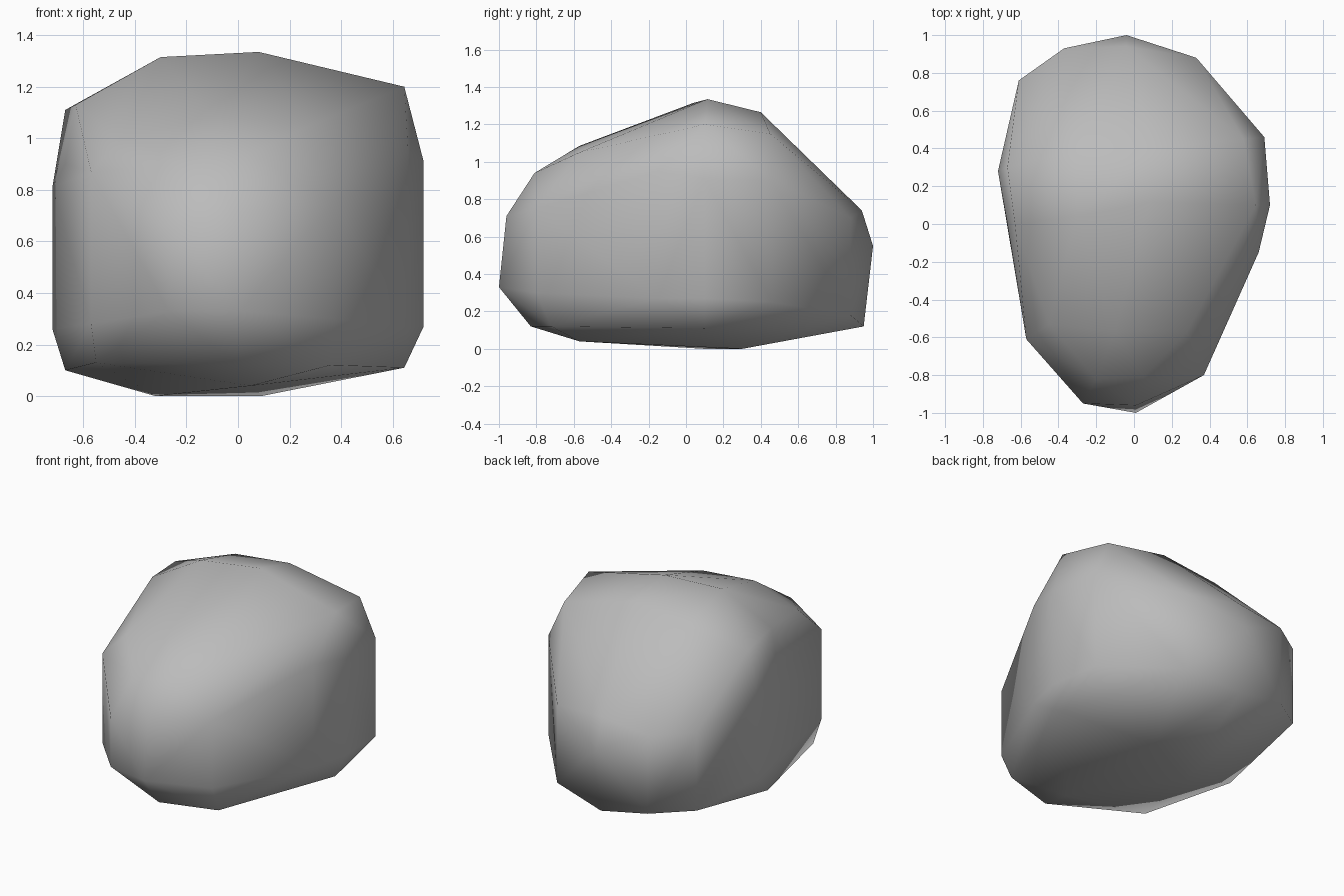
import bpy, bmesh

# Side wall: outline columns (x, y, lower z, upper z)
columns = [
    (0.33, 0.88, 0.18, 0.70), (0.69, 0.46, 0.25, 0.90),
    (0.72, 0.10, 0.27, 0.91), (0.66, -0.15, 0.27, 0.95),
    (0.37, -0.80, 0.30, 0.75), (-0.27, -0.95, 0.33, 0.65),
    (-0.57, -0.61, 0.28, 0.87), (-0.67, 0.00, 0.26, 0.90),
    (-0.72, 0.28, 0.26, 0.81), (-0.61, 0.76, 0.20, 0.72),
    (-0.37, 0.93, 0.18, 0.70),
]
# Front and back tips
tips = [(0.01, -1.0, 0.33), (0.01, -0.96, 0.71),
        (-0.04, 1.0, 0.55), (-0.04, 0.94, 0.74), (-0.04, 0.95, 0.12)]
# Crown, sloping down to the front and steeply to the back
crown = [
    (-0.30, 0.04, 1.315), (0.08, 0.115, 1.335), (0.645, 0.10, 1.20),
    (-0.67, 0.30, 1.11), (-0.63, 0.0, 1.13), (0.10, 0.40, 1.265),
    (-0.30, 0.40, 1.22), (0.58, 0.45, 1.15), (0.28, -0.57, 1.05),
    (-0.10, -0.57, 1.085), (0.05, -0.81, 0.94), (-0.45, -0.53, 1.0),
    (-0.20, -0.82, 0.90),
]
# Underside
base = [
    (0.09, 0.30, 0.0), (-0.32, 0.10, 0.0), (0.645, 0.10, 0.11),
    (-0.67, 0.10, 0.10), (0.05, -0.57, 0.04), (0.0, -0.83, 0.12),
    (-0.55, -0.55, 0.13), (0.36, -0.72, 0.12),
]

points = tips + crown + base
for x, y, low, high in columns:
    points += [(x, y, low), (x, y, high)]

# Wrap the points in a convex skin
bm = bmesh.new()
for p in points:
    bm.verts.new(p)
bmesh.ops.convex_hull(bm, input=bm.verts[:])
bmesh.ops.delete(bm, geom=[v for v in bm.verts if not v.link_faces],
                 context='VERTS')
bmesh.ops.recalc_face_normals(bm, faces=bm.faces[:])
for f in bm.faces:
    f.smooth = True

mesh = bpy.data.meshes.new("boulder")
bm.to_mesh(mesh)
bm.free()

stone = bpy.data.materials.new("stone grey")
stone.diffuse_color = (0.5, 0.5, 0.5, 1)
mesh.materials.append(stone)
boulder = bpy.data.objects.new("boulder", mesh)
bpy.context.collection.objects.link(boulder)
